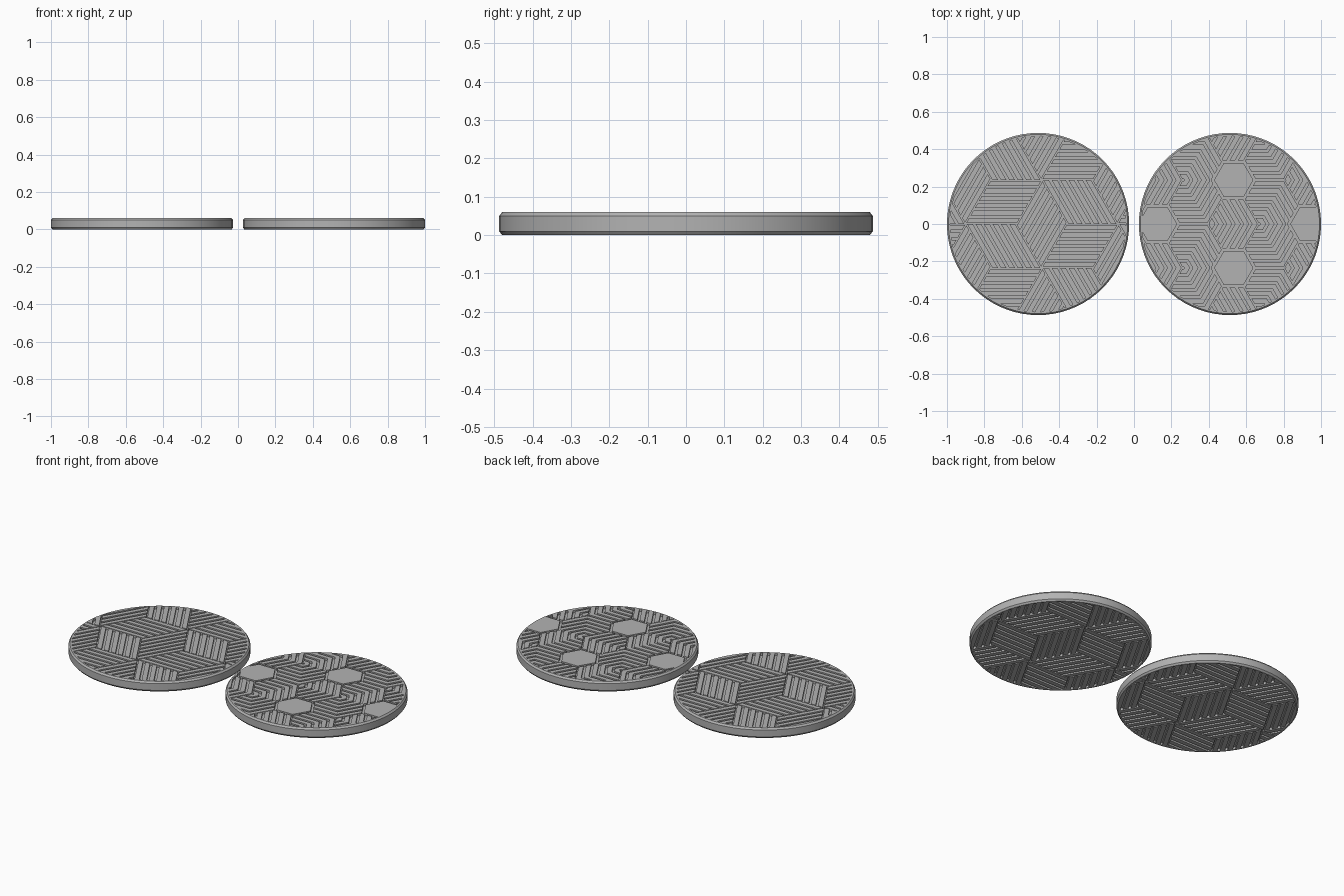
import bpy, bmesh, math
from mathutils import Vector

if "Cube" in bpy.data.objects:
    bpy.data.objects.remove(bpy.data.objects["Cube"])

R, H = 0.487, 0.06           # disc radius and thickness
RIM, DEPTH = 0.470, 0.014    # inner rim radius and groove depth
S = 0.47                     # spacing of the hexagon lattice
E = S / math.sqrt(3)         # rhombus edge
HEX = 0.105                  # corner radius of the plain hexagons
STRIPES, FILL = 6, 0.66      # ribs per rhombus, share of the pitch raised
PITCH = E * math.sin(math.pi / 3) / STRIPES

grey = bpy.data.materials.new("grey plastic")
grey.diffuse_color = (0.45, 0.45, 0.45, 1)
grey.use_nodes = True
grey.node_tree.nodes["Principled BSDF"].inputs["Base Color"].default_value = grey.diffuse_color


def polar(r, a):
    return Vector((r * math.cos(a), r * math.sin(a)))


def clip(poly, n, d):
    """Keep the part of a convex polygon where p.n <= d."""
    out = []
    for a, b in zip(poly, poly[1:] + poly[:1]):
        da, db = a.dot(n) - d, b.dot(n) - d
        if da <= 0:
            out.append(a)
        if (da < 0 < db) or (db < 0 < da):
            out.append(a.lerp(b, da / (da - db)))
    return out


def clip_circle(poly):
    if all(p.length < RIM * 0.99 for p in poly):
        return poly
    for i in range(72):
        if len(poly) < 3:
            return []
        poly = clip(poly, polar(1, math.tau * (i + 0.5) / 72), RIM)
    return poly


def finish(name, bm, x):
    bmesh.ops.recalc_face_normals(bm, faces=bm.faces)
    me = bpy.data.meshes.new(name)
    bm.to_mesh(me)
    bm.free()
    ob = bpy.data.objects.new(name, me)
    ob.location.x = x
    me.materials.append(grey)
    bpy.context.collection.objects.link(ob)
    return ob


def prism(bm, poly, z0, z1):
    poly = clip_circle(poly)
    if len(poly) < 3:
        return
    area = sum(a.cross(b) for a, b in zip(poly, poly[1:] + poly[:1])) / 2
    if abs(area) < 2e-5:
        return
    low = [bm.verts.new((p.x, p.y, z0)) for p in poly]
    top = [bm.verts.new((p.x, p.y, z1)) for p in poly]
    bm.faces.new(low[::-1])
    bm.faces.new(top)
    for i in range(len(poly)):
        j = (i + 1) % len(poly)
        bm.faces.new((low[i], low[j], top[j], top[i]))


def striped(bm, cell, origin, direction, z0, z1):
    """Fill a convex cell with parallel ribs."""
    n = Vector((-direction.y, direction.x)).normalized()
    base = origin.dot(n)
    for i in range(-STRIPES, STRIPES):
        mid = base + (i + 0.5) * PITCH
        rib = clip(cell, n, mid + PITCH * FILL / 2)
        rib = clip(rib, -n, -(mid - PITCH * FILL / 2)) if len(rib) > 2 else []
        if len(rib) > 2:
            prism(bm, rib, z0, z1)


def relief(name, x, z0, z1, plain_hexagons):
    bm = bmesh.new()
    for i in range(-2, 3):
        for j in range(-3, 4):
            c = Vector((0.02 + i * S * math.sqrt(3) / 2, S * (0.5 + j + i / 2)))
            if c.length > RIM + S:
                continue
            arm = [polar(E, k * math.pi / 3) for k in range(7)]
            if plain_hexagons:
                # flat hexagon with mirrored chevrons around it
                prism(bm, [c + a * HEX / E for a in arm[:6]], z0, z1)
                for k in range(6):
                    cell = [c, c + arm[k], c + arm[k + 1]]
                    n = (arm[k] + arm[k + 1]).normalized()
                    gap = HEX * math.cos(math.pi / 6) + PITCH * (1 - FILL)
                    cell = clip(cell, -n, -(c.dot(n) + gap))
                    striped(bm, cell, c, arm[k] if k < 3 else arm[k + 1], z0, z1)
            else:
                # pinwheel of striped rhombi
                for k in range(3):
                    cell = [c, c + arm[k], c + arm[k] + arm[k + 1], c + arm[k + 1]]
                    striped(bm, cell, c, arm[k], z0, z1)
    finish(name, bm, x)


def disc(name, x):
    """Lathed body with a chamfered rim and recessed faces."""
    half = [(0, H - DEPTH), (RIM, H - DEPTH), (RIM, H), (R - 0.008, H), (R, H - 0.01)]
    profile = half + [(r, H - z) for r, z in reversed(half)]
    bm = bmesh.new()
    verts = [bm.verts.new((r, 0, z)) for r, z in profile]
    edges = [bm.edges.new(e) for e in zip(verts, verts[1:])]
    bmesh.ops.spin(bm, geom=verts + edges, cent=(0, 0, 0), axis=(0, 0, 1),
                   angle=math.tau, steps=72, use_duplicate=False)
    bmesh.ops.remove_doubles(bm, verts=bm.verts, dist=1e-5)
    ob = finish(name, bm, x)
    bpy.context.view_layer.objects.active = ob
    ob.select_set(True)
    bpy.ops.object.shade_smooth_by_angle(angle=math.radians(25))
    ob.select_set(False)


# two coasters: pinwheel relief on the left, hexagon relief on the right
for side, x, hexagons in (("left", R - 1, False), ("right", 1 - R, True)):
    disc(side + "_coaster_body", x)
    relief(side + "_coaster_top_ribs", x, H - DEPTH, H, hexagons)
    relief(side + "_coaster_bottom_ribs", x, 0, DEPTH, False)
